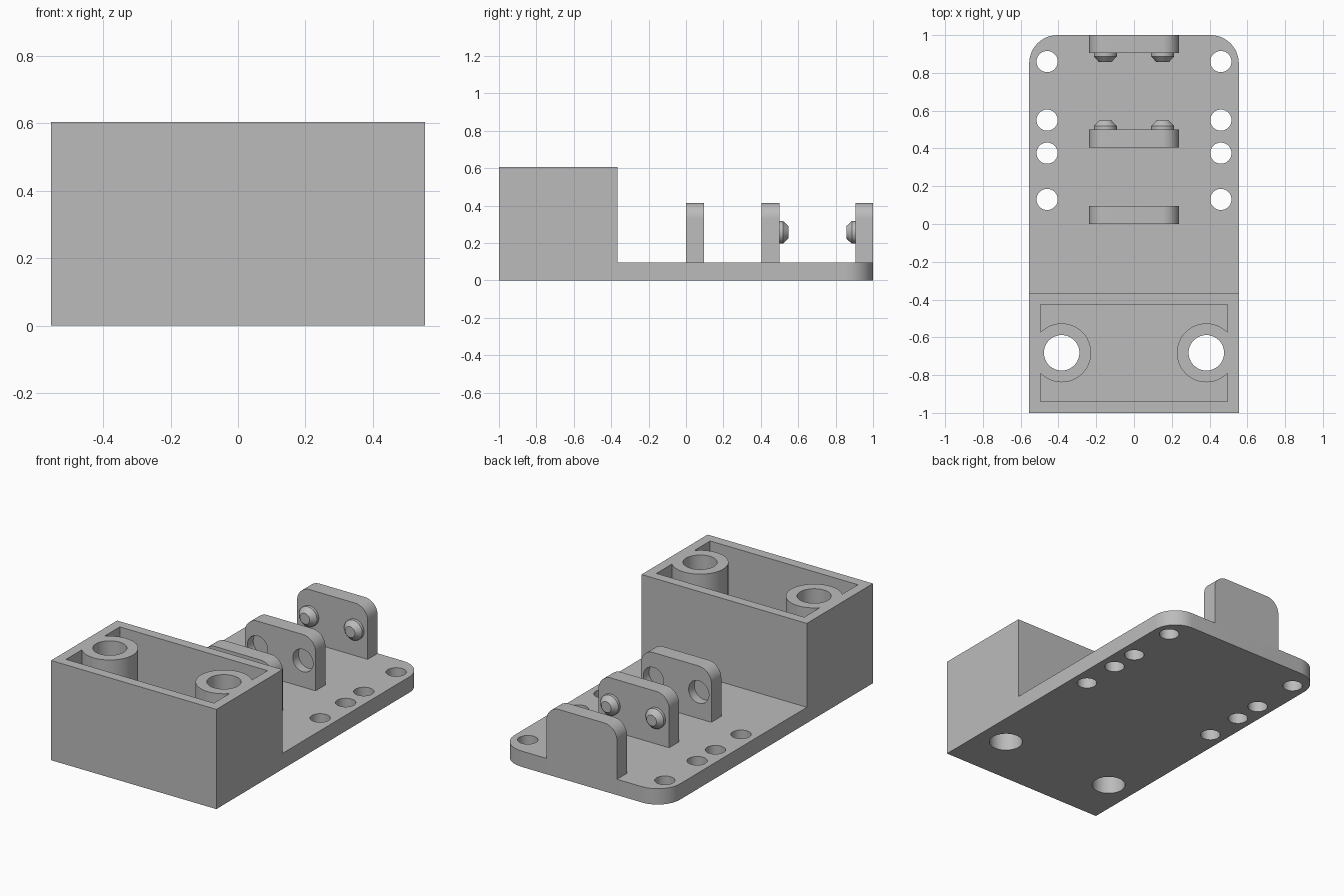
import bpy, bmesh
from math import pi, sin, cos
from mathutils import Matrix, Vector

cube = bpy.data.objects.get("Cube")
if cube:
    bpy.data.objects.remove(cube)

grey = bpy.data.materials.new("plain grey")
grey.use_nodes = True
colour = (0.5, 0.5, 0.5, 1)
grey.diffuse_color = colour
grey.node_tree.nodes["Principled BSDF"].inputs["Base Color"].default_value = colour

HALF_W, PLATE_T, TOP = 0.555, 0.096, 0.605
BOX_BACK = -0.366


def finish(name, bm):
    mesh = bpy.data.meshes.new(name)
    bmesh.ops.recalc_face_normals(bm, faces=bm.faces)
    bm.to_mesh(mesh)
    bm.free()
    mesh.materials.append(grey)
    obj = bpy.data.objects.new(name, mesh)
    bpy.context.collection.objects.link(obj)
    return obj


def box(name, x0, x1, y0, y1, z0, z1):
    bm = bmesh.new()
    size = Vector((x1 - x0, y1 - y0, z1 - z0))
    mid = Vector((x0 + x1, y0 + y1, z0 + z1)) / 2
    bmesh.ops.create_cube(bm, size=1, matrix=Matrix.Translation(mid) @ Matrix.Diagonal(size).to_4x4())
    return finish(name, bm)


def spindle(name, base, axis, profile, sides=48):
    """Stack of (distance, radius) rings along an axis, capped at both ends."""
    bm = bmesh.new()
    turn = Vector((0, 0, 1)).rotation_difference(Vector(axis))
    rings = []
    for dist, r in profile:
        pts = [Vector((r * cos(2 * pi * i / sides), r * sin(2 * pi * i / sides), dist)) for i in range(sides)]
        rings.append([bm.verts.new(Vector(base) + turn @ p) for p in pts])
    for a, b in zip(rings, rings[1:]):
        for i in range(sides):
            j = (i + 1) % sides
            bm.faces.new((a[i], a[j], b[j], b[i]))
    bm.faces.new(rings[0])
    bm.faces.new(rings[-1])
    return finish(name, bm)


def tab(name, half, low, high, radius, place, push):
    """Rectangle with two rounded far corners, placed in space and extruded."""
    steps = 12
    pts = [(-half, low), (half, low)]
    for cx, start in ((half - radius, 0), (radius - half, pi / 2)):
        for i in range(steps + 1):
            a = start + i * pi / 2 / steps
            pts.append((cx + radius * cos(a), high - radius + radius * sin(a)))
    bm = bmesh.new()
    face = bm.faces.new([bm.verts.new(place(u, v)) for u, v in pts])
    out = bmesh.ops.extrude_face_region(bm, geom=[face], use_keep_orig=True)
    verts = [g for g in out["geom"] if isinstance(g, bmesh.types.BMVert)]
    bmesh.ops.translate(bm, verts=verts, vec=push)
    return finish(name, bm)


def cut(target, cutters):
    """Subtract the cutters, bake the result and discard them."""
    for c in cutters:
        c.hide_render = True
        mod = target.modifiers.new("cut", 'BOOLEAN')
        mod.operation, mod.solver, mod.object = 'DIFFERENCE', 'EXACT', c
    graph = bpy.context.evaluated_depsgraph_get()
    mesh = bpy.data.meshes.new_from_object(target.evaluated_get(graph))
    target.modifiers.clear()
    target.data = mesh
    for c in cutters:
        bpy.data.objects.remove(c)


parts = []

# Open housing with two hollow screw posts merged into its side walls
housing = box("housing", -HALF_W, HALF_W, -1, BOX_BACK, 0, TOP)
posts = [(s * 0.383, -0.682, 0) for s in (-1, 1)]
cavity = box("cavity_cutter", -0.496, 0.496, -0.94, -0.425, PLATE_T, TOP + 0.1)
cut(cavity, [spindle("post_core", p, (0, 0, 1), [(-0.1, 0.156), (TOP + 0.2, 0.156)]) for p in posts])
bores = [spindle("bore_cutter", p, (0, 0, 1), [(-0.1, 0.094), (TOP + 0.1, 0.094)]) for p in posts]
cut(housing, [cavity] + bores)
parts.append(housing)

# Base plate with rounded rear corners and two rows of screw holes
plate = tab("base_plate", HALF_W, BOX_BACK, 1, 0.15, lambda u, v: (u, v, 0), (0, 0, PLATE_T))
cut(plate, [spindle("hole_cutter", (s * 0.46, y, 0), (0, 0, 1), [(-0.1, 0.056), (0.2, 0.056)])
            for s in (-1, 1) for y in (0.13, 0.375, 0.55, 0.86)])
parts.append(plate)

# Upright brackets: (name, front y, socket side, peg side), sides along y
for name, y, socket, peg in (("front_bracket", 0, 1, 0),
                             ("middle_bracket", 0.405, -1, 1),
                             ("rear_bracket", 0.905, 0, -1)):
    bracket = tab(name, 0.237, PLATE_T, 0.415, 0.085,
                  lambda u, v: (u, y, v), (0, 0.095, 0))
    parts.append(bracket)
    face_y = {-1: y, 1: y + 0.095}
    if socket:
        cut(bracket, [spindle("socket_cutter", (s * 0.152, face_y[socket], 0.257), (0, -socket, 0),
                              [(-0.05, 0.068), (0.055, 0.068)]) for s in (-1, 1)])
    if peg:
        for side, s in (("right", -1), ("left", 1)):
            parts.append(spindle(f"{name}_{side}_peg", (s * 0.152, face_y[peg], 0.257), (0, peg, 0),
                                 [(0, 0.061), (0.018, 0.061), (0.048, 0.033)]))

# Smooth the round walls, keep the hard edges
bpy.ops.object.select_all(action='DESELECT')
for p in parts:
    p.select_set(True)
bpy.context.view_layer.objects.active = housing
bpy.ops.object.shade_smooth_by_angle(angle=pi / 6)
